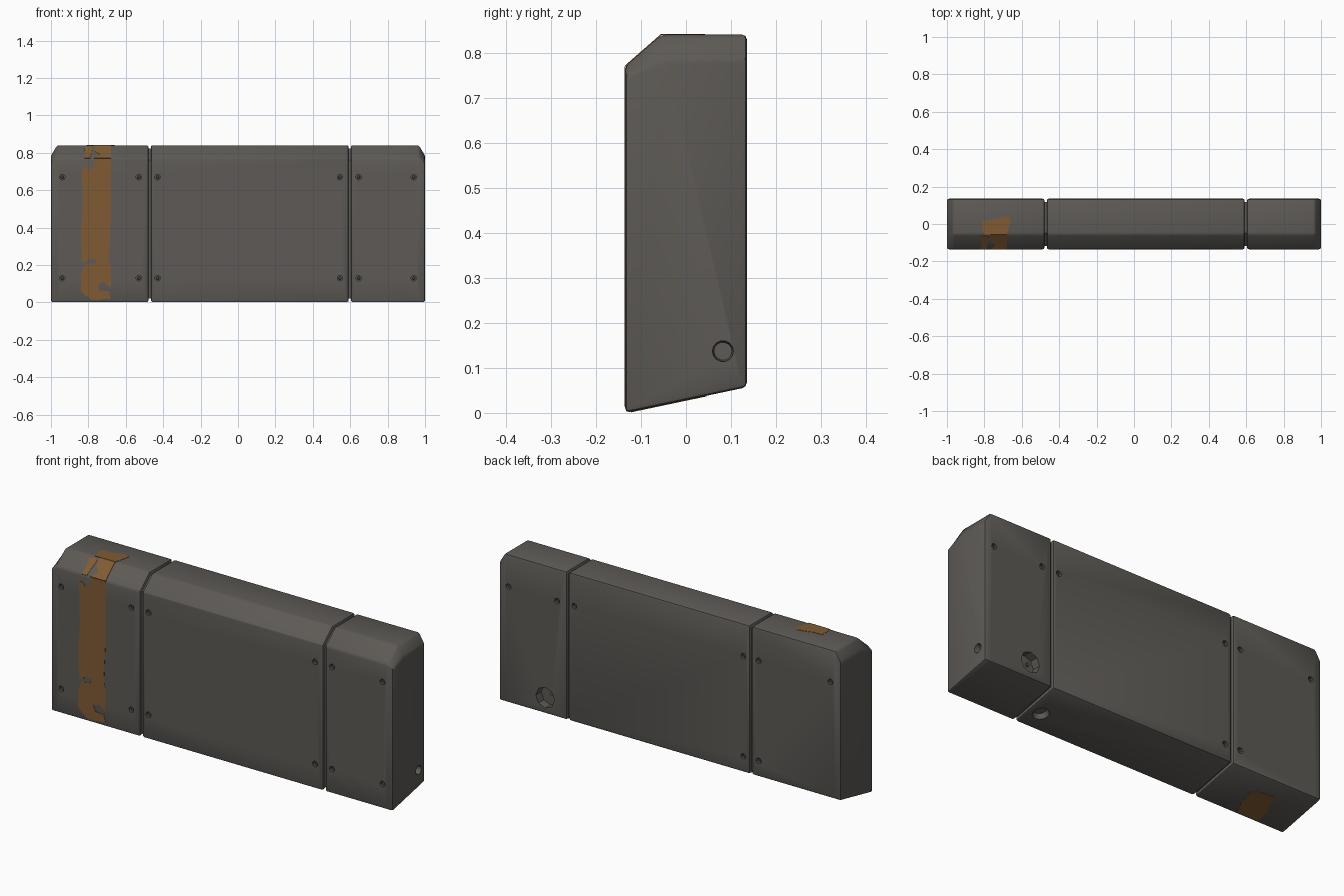
import bpy, bmesh, math
from mathutils import Vector

if "Cube" in bpy.data.objects:
    bpy.data.objects.remove(bpy.data.objects["Cube"])


def material(name, rgb):
    m = bpy.data.materials.new(name)
    m.diffuse_color = (*rgb, 1)
    m.use_nodes = True
    m.node_tree.nodes["Principled BSDF"].inputs["Base Color"].default_value = m.diffuse_color
    return m


GREY = material("warm dark grey", (0.110, 0.102, 0.092))
ORANGE = material("worn orange", (0.215, 0.105, 0.034))

# Side profile (y, z): bottom front, bottom back, top back, chamfer top, chamfer bottom
FULL = [(-.135, 0), (.135, .057), (.135, .84), (-.055, .84), (-.135, .77)]
END = [(-.135, 0), (.135, .057), (.135, .785), (-.045, .785), (-.135, .75)]


def finish(name, bm, mat):
    bmesh.ops.recalc_face_normals(bm, faces=bm.faces)
    me = bpy.data.meshes.new(name)
    bm.to_mesh(me)
    bm.free()
    me.materials.append(mat)
    ob = bpy.data.objects.new(name, me)
    bpy.context.collection.objects.link(ob)
    return ob


def loft(name, sections):
    """Skin a row of (x, profile) cross-sections into a closed solid."""
    bm = bmesh.new()
    rings = [[bm.verts.new((x, y, z)) for y, z in p] for x, p in sections]
    n = len(rings[0])
    for a, b in zip(rings, rings[1:]):
        for i in range(n):
            j = (i + 1) % n
            bm.faces.new((a[i], a[j], b[j], b[i]))
    bm.faces.new(rings[0])
    bm.faces.new(rings[-1])
    return finish(name, bm, GREY)


def cylinder(bm, centre, axis, r1, r2, depth, sides):
    rot = Vector((0, 0, 1)).rotation_difference(Vector(axis)).to_matrix().to_4x4()
    rot.translation = Vector(centre)
    bmesh.ops.create_cone(bm, cap_ends=True, segments=sides, radius1=r1,
                          radius2=r2, depth=depth, matrix=rot)


def activate(ob):
    bpy.ops.object.select_all(action='DESELECT')
    ob.select_set(True)
    bpy.context.view_layer.objects.active = ob


# Three body sections, the outer ones with sloped end shoulders
sections = [
    loft("left_section", [(-1, END), (-.967, FULL), (-.478, FULL)]),
    loft("middle_section", [(-.466, FULL), (.592, FULL)]),
    loft("right_section", [(.604, FULL), (.967, FULL), (1, END)]),
]

# Recessed seam fillers between the sections
CORE = [(-.118, .02), (.118, .07), (.118, .823), (-.048, .823), (-.118, .763)]
for side, x in (("left", -.472), ("right", .598)):
    loft(side + "_seam", [(x - .02, CORE), (x + .02, CORE)])

# Screw positions on front and back
front = [(x, z) for x in (-.94, -.53, -.43, .545, .645, .94) for z in (.13, .67)]
back = [(x, .67) for x in (-.94, -.52, -.43, .56, .66, .945)]
back += [(-.52, .14), (-.43, .14)]
spots = [(x, -.135, z) for x, z in front] + [(x, .135, z) for x, z in back]

# Cutter for screw holes and the three ports
bm = bmesh.new()
for p in spots:
    cylinder(bm, p, (0, 1, 0), .015, .015, .036, 10)
cylinder(bm, (.73, .135, .14), (0, 1, 0), .055, .055, .09, 8)
cylinder(bm, (1, .082, .137), (-1, 0, 0), .027, .02, .06, 14)
cylinder(bm, (.525, -.036, .021), (0, -.207, .978), .05, .03, .05, 14)
cutter = finish("hole_cutter", bm, GREY)
cutter.hide_render = True

for ob in sections:
    activate(ob)
    bev = ob.modifiers.new("soft_edges", 'BEVEL')
    bev.width = .01
    bev.segments = 2
    bev.limit_method = 'ANGLE'
    bev.angle_limit = math.radians(25)
    cut = ob.modifiers.new("holes", 'BOOLEAN')
    cut.operation = 'DIFFERENCE'
    cut.solver = 'EXACT'
    cut.object = cutter
    for m in (bev, cut):
        bpy.ops.object.modifier_apply(modifier=m.name)
    bpy.ops.object.shade_smooth_by_angle(angle=math.radians(28))
bpy.data.objects.remove(cutter)

# Small screw heads inside the holes, and a pin in the back port
bm = bmesh.new()
for x, y, z in spots:
    s = 1 if y > 0 else -1
    cylinder(bm, (x, y - s * .015, z), (0, s, 0), .010, .006, .012, 8)
cylinder(bm, (.715, .092, .15), (0, 1, 0), .009, .009, .02, 8)
finish("screws", bm, GREY)


# Worn paint stripe: thin plates lying on front, chamfer, top and underside
def paint(name, points, place, normal):
    off = Vector(normal).normalized()
    bm = bmesh.new()
    lo = [bm.verts.new(Vector(place(*p)) - off * .001) for p in points]
    hi = [bm.verts.new(Vector(place(*p)) + off * .0015) for p in points]
    n = len(points)
    bm.faces.new(lo)
    bm.faces.new(hi)
    for i in range(n):
        j = (i + 1) % n
        bm.faces.new((lo[i], lo[j], hi[j], hi[i]))
    finish(name, bm, ORANGE)


paint("stripe_front", [
    (-.78, .014), (-.68, .02), (-.69, .06), (-.74, .065), (-.75, .095), (-.72, .11),
    (-.68, .08), (-.68, .20), (-.69, .23), (-.68, .45), (-.68, .769), (-.77, .769),
    (-.765, .73), (-.80, .705), (-.81, .73), (-.835, .73), (-.83, .50), (-.84, .36),
    (-.835, .22), (-.81, .215), (-.80, .235), (-.76, .23), (-.76, .21), (-.82, .20),
    (-.84, .15), (-.84, .06), (-.82, .04)],
    lambda x, z: (x, -.135, z), (0, -1, 0))


def on_chamfer(x, t):
    return (x, -.135 + .08 * t, .77 + .07 * t)


paint("stripe_chamfer", [
    (-.77, 0), (-.68, 0), (-.68, 1), (-.77, 1), (-.765, .55), (-.74, .3)],
    on_chamfer, (0, -.07, .08))
paint("stripe_chamfer_patch", [
    (-.82, .0), (-.79, -.0), (-.785, .3), (-.775, .8), (-.79, .93), (-.825, .85),
    (-.815, .45)], on_chamfer, (0, -.07, .08))
paint("stripe_top", [
    (-.80, -.055), (-.68, -.055), (-.67, -.02), (-.66, .03), (-.68, .042),
    (-.73, .03), (-.76, .02), (-.81, .02), (-.81, -.03)],
    lambda x, y: (x, y, .84), (0, 0, 1))
paint("stripe_underside", [
    (-.84, -.122), (-.715, -.122), (-.69, -.06), (-.68, .02), (-.73, .04),
    (-.80, .045), (-.81, .0), (-.84, -.05)],
    lambda x, y: (x, y, (y + .135) * .2111), (0, .2111, -1))
